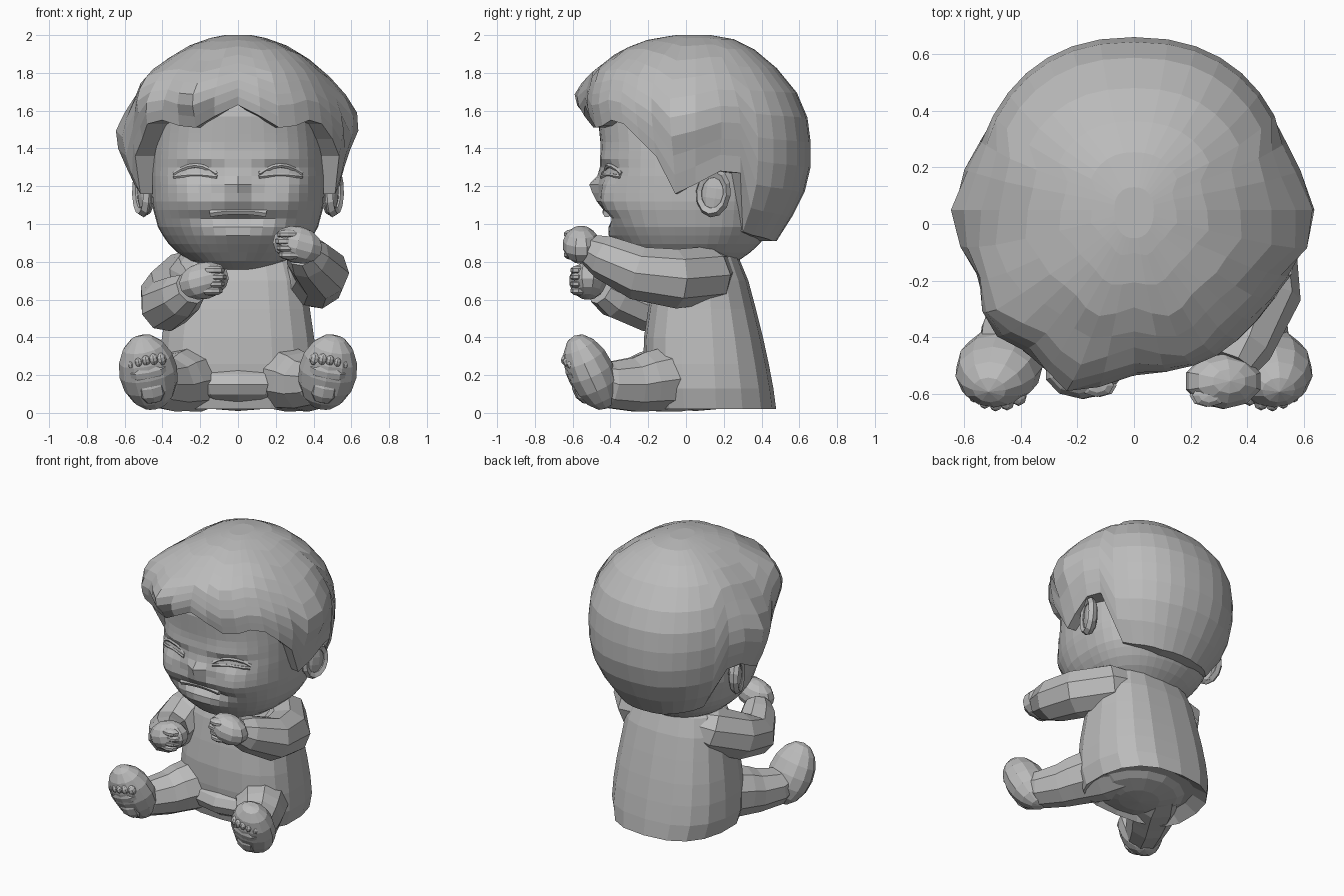
import bpy, bmesh, math
from mathutils import Vector, Matrix, Euler

if "Cube" in bpy.data.objects:
    bpy.data.objects.remove(bpy.data.objects["Cube"], do_unlink=True)

grey = bpy.data.materials.new("plain grey")
grey.use_nodes = True
grey.diffuse_color = (0.5, 0.5, 0.5, 1)
grey.node_tree.nodes["Principled BSDF"].inputs["Base Color"].default_value = (0.5, 0.5, 0.5, 1)
CY = 0.05  # y of the vertical axis of head and body


def finish(name, bm):
    bmesh.ops.recalc_face_normals(bm, faces=bm.faces)
    mesh = bpy.data.meshes.new(name)
    bm.to_mesh(mesh)
    bm.free()
    mesh.materials.append(grey)
    obj = bpy.data.objects.new(name, mesh)
    bpy.context.collection.objects.link(obj)
    return obj


def skin(name, rows, cap_start=True, cap_end=True):
    """Closed rings of points joined into a tube."""
    bm = bmesh.new()
    rings = [[bm.verts.new(p) for p in row] for row in rows]
    n = len(rings[0])
    for a, b in zip(rings, rings[1:]):
        for i in range(n):
            bm.faces.new((a[i], a[(i + 1) % n], b[(i + 1) % n], b[i]))
    if cap_start:
        bm.faces.new(rings[0])
    if cap_end:
        bm.faces.new(rings[-1])
    return finish(name, bm)


def limb(name, points, sides=9):
    """Tube through (x, y, z, radius) points."""
    path = [Vector(p[:3]) for p in points]
    rows = []
    for i, p in enumerate(path):
        tangent = path[min(i + 1, len(path) - 1)] - path[max(i - 1, 0)]
        q = tangent.to_track_quat('Z', 'Y')
        r = points[i][3]
        angles = [math.tau * k / sides for k in range(sides)]
        rows.append([p + q @ Vector((r * math.cos(a), r * math.sin(a), 0)) for a in angles])
    return skin(name, rows)


def blob(name, loc, scale, rot=None, u=10, v=7):
    bm = bmesh.new()
    bmesh.ops.create_uvsphere(bm, u_segments=u, v_segments=v, radius=1)
    turn = rot if rot else Matrix.Identity(4)
    bm.transform(Matrix.Translation(loc) @ turn @ Matrix.Diagonal((*scale, 1)))
    return finish(name, bm)


def at_height(keys, z):
    """Front, back and side extents at a height."""
    if z <= keys[0][0]:
        return keys[0][1:]
    for lo, hi in zip(keys, keys[1:]):
        if z <= hi[0]:
            t = (z - lo[0]) / (hi[0] - lo[0])
            return [a + (b - a) * t for a, b in zip(lo[1:], hi[1:])]
    return keys[-1][1:]


def around(keys, a, z, power, scale=1.0):
    front, back, side = at_height(keys, z)
    s, c = math.sin(a), math.cos(a)
    depth = front if c > 0 else back
    x = side * math.copysign(abs(s) ** power, s)
    y = -depth * math.copysign(abs(c) ** power, c)
    return Vector((x * scale, CY + y * scale, z))


# Head with modelled face
HEAD = [(.76, .20, .12, .14), (.80, .32, .22, .25), (.87, .39, .32, .35), (.97, .455, .40, .42),
        (1.1, .505, .42, .455), (1.25, .51, .42, .46), (1.4, .50, .42, .455), (1.6, .52, .42, .43),
        (1.75, .40, .35, .35)]
# x, z, width, height, push: mouth, upper lip, chin, cheeks, sockets, nose, brows
FEATURES = [(0, 1.03, .17, .035, -.06), (0, 1.11, .15, .03, .015), (0, .94, .19, .05, .025),
            (.28, 1.13, .10, .10, .04), (.22, 1.28, .12, .03, -.035), (0, 1.195, .05, .045, .06),
            (.2, 1.36, .15, .04, .01)]


def face_y(x, z):
    front, _, side = at_height(HEAD, z)
    r = min(abs(x) / side, 1)
    y = CY - front * (1 - r ** 2.5) ** 0.4
    fade = 1 - r ** 6
    for cx, cz, w, h, push in FEATURES:
        y -= fade * push * math.exp(-((abs(x) - cx) / w) ** 2 - ((z - cz) / h) ** 2)
    return y


def head_point(a, z):
    if math.cos(a) <= 0.001:
        return around(HEAD, a, z, 0.9)
    x = at_height(HEAD, z)[2] * math.sin(a)
    return Vector((x, face_y(x, z), z))


COLS = 40
skin("head", [[head_point(math.tau * i / COLS, .76 + .045 * r) for i in range(COLS)]
              for r in range(23)])

for side, label in ((1, "left"), (-1, "right")):
    # Squeezed-shut eyelids
    for part, base, bow, r in (("upper_eyelid", 1.265, .045, .013), ("lower_eyelid", 1.25, .01, .011)):
        pts = []
        for k in range(7):
            x = side * (.11 + .038 * k)
            z = base + bow * math.sin(math.pi * k / 6)
            pts.append((x, face_y(x, z) + .003, z, r))
        limb(f"{label}_{part}", pts, 6)

    # Ear: dish and rim
    ear = Vector((side * .505, .145, 1.165))
    turn = Euler((math.radians(-8), 0, side * math.radians(-20))).to_matrix().to_4x4()
    blob(f"{label}_ear", ear - Vector((side * .018, 0, 0)), (.04, .088, .12), turn)
    rim = []
    for k in range(12):
        a = math.tau * k / 12
        ring = []
        for j in range(5):
            b = math.tau * j / 5
            spread = 1 + .26 * math.cos(b)
            ring.append(ear + turn @ Vector((.03 * math.sin(b), .078 * spread * math.cos(a),
                                             .104 * spread * math.sin(a))))
        rim.append(ring)
    skin(f"{label}_ear_rim", rim + rim[:1], False, False)

# Mouth
limb("upper_teeth", [(x, face_y(x, 1.07) + .01, 1.07 - x * x * .6, .022)
                     for x in (-.15, -.1, -.05, 0, .05, .1, .15)], 6)

# Hair cap with a scalloped hairline and swelling curls
HAIR = [(.91, .45, .43, .36), (1.1, .49, .55, .50), (1.25, .51, .61, .55), (1.5, .555, .61, .565),
        (1.65, .585, .57, .54), (1.8, .55, .46, .46), (1.92, .40, .32, .32), (1.98, .24, .20, .17),
        (2.0, .10, .08, .07)]
HAIRLINE = [1.63, 1.57, 1.51, 1.52, 1.55, 1.53, 1.45, 1.36, 1.16, 1.21, 1.28, 1.27, .96, .94,
            .93, .92, .91, .91, .91]
# centre, reach, push: side tufts, front curl, temple curl, brow curl
CURLS = [(Vector((.56, .02, 1.56)), .18, .085), (Vector((-.56, .04, 1.46)), .18, .085),
         (Vector((-.2, -.49, 1.68)), .12, .10), (Vector((-.44, -.27, 1.76)), .15, .09),
         (Vector((-.42, -.33, 1.58)), .12, .05)]


def hair_row(t, scale=1.0):
    row = []
    for i in range(36):
        edge = HAIRLINE[min(i, 36 - i)]
        p = around(HAIR, math.radians(i * 10), 2 + (edge - 2) * t, .88, scale)
        out = Vector((p.x, p.y - CY, 0)).normalized()
        swell = sum(push * math.exp(-((p - c).length / reach) ** 2) for c, reach, push in CURLS)
        row.append(p + out * swell)
    return row


skin("hair", [hair_row(t) for t in (0, .02, .07, .16, .28, .40, .52, .64, .76, .88, 1)]
     + [hair_row(1, .78)], True, False)

# Shirt body, with a raised underside inside the hem, and seat below it
BODY = [(.0, .23, .43, .39), (.15, .27, .41, .43), (.35, .28, .37, .415), (.55, .25, .32, .385),
        (.7, .22, .28, .365), (.82, .17, .23, .325), (.92, .08, .15, .19)]
angles = [math.tau * i / 18 for i in range(18)]
rows = [[around(BODY, a, .02, .78, .8) + Vector((0, 0, .06)) for a in angles]]
rows += [[around(BODY, a, z, .78) for a in angles] for z in (.02, .13, .26, .4, .55, .7, .82, .92)]
skin("shirt", rows)
blob("seat", (0, .05, .15), (.36, .33, .14), None, 14, 8)

# Arms and fists
ARMS = {"left": [(.1, .17, .76, .1), (.28, .11, .73, .155), (.42, -.06, .71, .16),
                 (.445, -.25, .74, .145), (.37, -.43, .825, .12), (.34, -.5, .86, .09)],
        "right": [(-.1, .17, .75, .1), (-.27, .11, .71, .155), (-.37, -.06, .62, .155),
                  (-.38, -.23, .57, .14), (-.30, -.38, .62, .12), (-.25, -.45, .66, .09)]}
HANDS = {"left": Vector((.315, -.555, .89)), "right": Vector((-.18, -.52, .70))}

for side, label in ((1, "left"), (-1, "right")):
    limb(f"{label}_sleeve", ARMS[label])
    hand = HANDS[label]
    blob(f"{label}_fist", hand, (.14, .1, .098), Matrix.Rotation(side * .25, 4, 'Y'))
    for k in range(4):
        offset = Vector((-side * (.06 - .01 * abs(k - 1)), -.05, .055 - .036 * k))
        blob(f"{label}_finger_{k + 1}", hand + offset, (.062, .043, .027), u=8, v=5)

    # Leg
    limb(f"{label}_leg", [(side * .14, .12, .17, .14), (side * .22, -.04, .19, .185),
                          (side * .32, -.21, .165, .16), (side * .36, -.28, .15, .145),
                          (side * .43, -.41, .15, .125), (side * .46, -.48, .18, .1)])

    # Foot: sole tips forward and splays outward
    tilt = Matrix.Rotation(side * .2, 4, 'Y') @ Matrix.Rotation(.42, 4, 'X')
    centre = Vector((side * .475, -.505, .216))
    blob(f"{label}_foot", centre, (.155, .125, .215), tilt, 12, 8)

    def on_sole(name, x, y, z, size, u=8, v=5):
        blob(name, centre + tilt @ Vector((side * x, y, z)), size, tilt, u, v)

    on_sole(f"{label}_heel_pad", 0, -.075, -.07, (.08, .055, .08))
    on_sole(f"{label}_ball_pad", 0, -.09, .035, (.1, .035, .05))
    for k in range(5):
        x, r = -.08 + .04 * k, .036 - .003 * k
        on_sole(f"{label}_toe_{k + 1}", x, 3 * x * x - .09, .11 - 3 * x * x, (r * .8, r, r), 8, 6)
